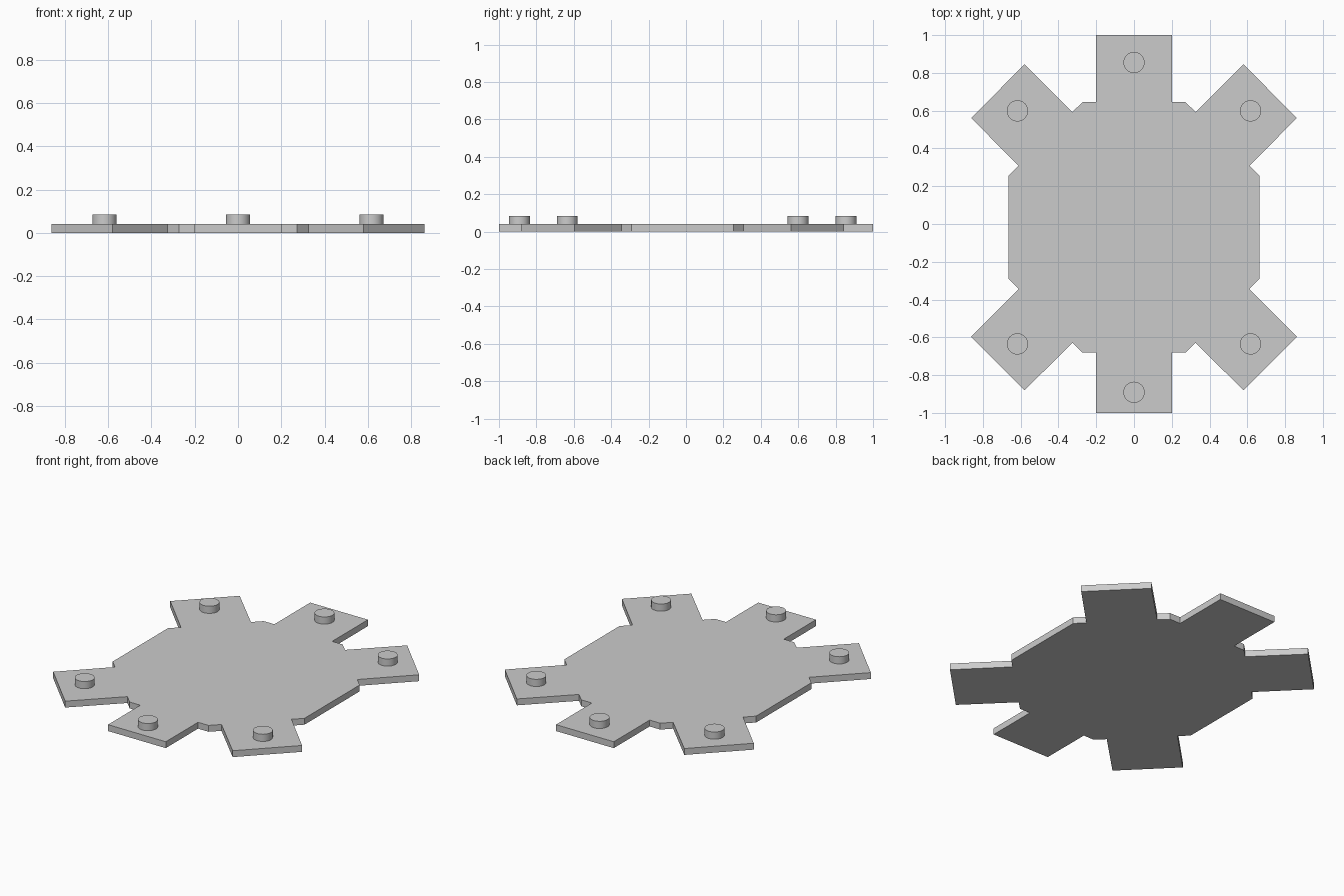
import bpy
import bmesh
from mathutils import Matrix, Vector

cube = bpy.data.objects.get("Cube")
if cube:
    bpy.data.objects.remove(cube, do_unlink=True)

THICK = 0.04
MID_Y = -0.018   # line about which the body and pegs are symmetric

grey = bpy.data.materials.new("plain grey")
grey.use_nodes = True
grey.diffuse_color = (0.6, 0.6, 0.6, 1)
grey.node_tree.nodes["Principled BSDF"].inputs["Base Color"].default_value = grey.diffuse_color


def add_object(name, bm):
    bmesh.ops.recalc_face_normals(bm, faces=bm.faces)
    mesh = bpy.data.meshes.new(name)
    bm.to_mesh(mesh)
    bm.free()
    mesh.materials.append(grey)
    obj = bpy.data.objects.new(name, mesh)
    bpy.context.collection.objects.link(obj)
    return obj


# Plate with six tabs: one quarter of the outline, reflected to all four
quarter = [(0.2, 0.663), (0.273, 0.663), (0.326, 0.611), (0.58, 0.863),
           (0.862, 0.579), (0.611, 0.326), (0.664, 0.273)]
right = [(0.2, 1.0)]
right += [(x, MID_Y + y) for x, y in quarter]
right += [(x, MID_Y - y) for x, y in reversed(quarter)]
right += [(0.2, -1.0)]
outline = right + [(-x, y) for x, y in reversed(right)]

bm = bmesh.new()
base = bm.faces.new([bm.verts.new((x, y, 0)) for x, y in outline])
top = bmesh.ops.extrude_face_region(bm, geom=[base], use_keep_orig=True)
bmesh.ops.translate(bm, vec=Vector((0, 0, THICK)),
                    verts=[g for g in top["geom"] if isinstance(g, bmesh.types.BMVert)])
add_object("tabbed_plate", bm)

# Round locating pegs, one on each tab
PEG_HEIGHT = 0.045
for side, x, dy in (("middle", 0, 0.873), ("left", 0.617, 0.617), ("right", -0.617, 0.617)):
    for end, sign in (("back", 1), ("front", -1)):
        bm = bmesh.new()
        place = Matrix.Translation((x, MID_Y + sign * dy, THICK + PEG_HEIGHT / 2))
        bmesh.ops.create_cone(bm, cap_ends=True, segments=48, radius1=0.056,
                              radius2=0.056, depth=PEG_HEIGHT, matrix=place)
        for face in bm.faces:
            face.smooth = len(face.verts) == 4
        for edge in bm.edges:
            edge.smooth = all(f.smooth for f in edge.link_faces)
        add_object(f"{end}_{side}_peg", bm)
